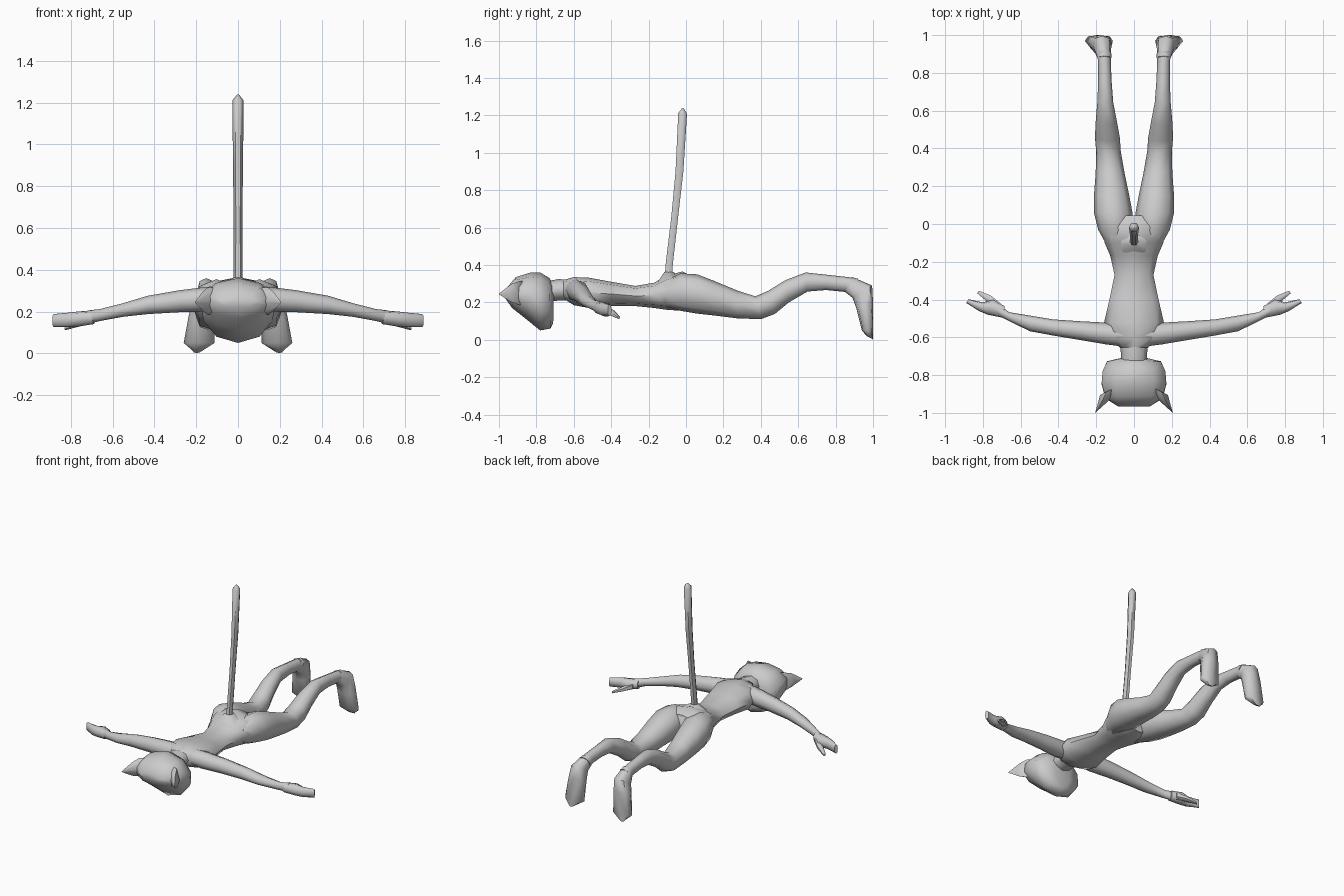
import bpy, bmesh, math
from mathutils import Vector

fur = bpy.data.materials.new("light_grey")
fur.diffuse_color = (0.6, 0.6, 0.6, 1)


def loft(name, rings, sides=8, power=1.0, mirror=False, angle=60):
    """Skin a chain of (centre, half axis, half axis) rings and cap both ends."""
    bm = bmesh.new()
    bend = lambda v: math.copysign(abs(v) ** power, v) if abs(v) > 1e-6 else 0
    loops = []
    for c, a, b in rings:
        loop = []
        for i in range(sides):
            t = 2 * math.pi * i / sides
            loop.append(bm.verts.new(Vector(c) + Vector(a) * bend(math.cos(t))
                                     + Vector(b) * bend(math.sin(t))))
        loops.append(loop)
    for lo, hi in zip(loops, loops[1:]):
        for i in range(sides):
            j = (i + 1) % sides
            bm.faces.new((lo[i], lo[j], hi[j], hi[i]))
    bm.faces.new(loops[0][::-1])
    bm.faces.new(loops[-1])
    bmesh.ops.recalc_face_normals(bm, faces=bm.faces)
    me = bpy.data.meshes.new(name)
    bm.to_mesh(me)
    bm.free()
    ob = bpy.data.objects.new(name, me)
    bpy.context.collection.objects.link(ob)
    me.materials.append(fur)
    if mirror:
        ob.modifiers.new("Mirror", 'MIRROR')
    bpy.ops.object.select_all(action='DESELECT')
    ob.select_set(True)
    bpy.context.view_layer.objects.active = ob
    bpy.ops.object.shade_smooth_by_angle(angle=math.radians(angle))
    return ob


def section(top, low, x0, x1):
    """Ring spanning two (y, z) points and an x range."""
    t, l = Vector((0, *top)), Vector((0, *low))
    return ((t + l) / 2 + Vector(((x0 + x1) / 2, 0, 0)), (t - l) / 2, ((x1 - x0) / 2, 0, 0))


def body(y, low, top, w):
    return section((y, top), (y, low), -w, w)


def limb(x, y0, y1, z0, z1):
    """Ring facing along x."""
    return ((x, (y0 + y1) / 2, (z0 + z1) / 2), (0, 0, (z1 - z0) / 2), (0, (y1 - y0) / 2, 0))


# head, face turned down
loft("head", [
    section((-0.965, 0.27), (-0.965, 0.22), -0.09, 0.09),
    section((-0.91, 0.335), (-0.93, 0.17), -0.16, 0.16),
    section((-0.83, 0.36), (-0.86, 0.115), -0.18, 0.18),
    section((-0.78, 0.36), (-0.78, 0.05), -0.175, 0.175),
    section((-0.73, 0.33), (-0.725, 0.06), -0.15, 0.15),
    section((-0.705, 0.29), (-0.71, 0.09), -0.06, 0.06)], sides=10)

# ears
loft("ear", [
    ((0.11, -0.87, 0.25), (0.07, -0.035, 0), (0, 0, 0.075)),
    ((0.145, -0.925, 0.25), (0.045, -0.02, 0), (0, 0, 0.055)),
    ((0.203, -0.997, 0.245), (0.003, -0.002, 0), (0, 0, 0.004))], sides=6, mirror=True)

# neck, chest, waist and hips
loft("neck", [body(-0.76, 0.2, 0.31, 0.07), body(-0.68, 0.21, 0.325, 0.07),
              body(-0.6, 0.21, 0.315, 0.08)])
loft("torso", [
    body(-0.655, 0.22, 0.32, 0.075), body(-0.6, 0.185, 0.335, 0.13),
    body(-0.52, 0.17, 0.332, 0.158), body(-0.4, 0.18, 0.31, 0.13),
    body(-0.27, 0.18, 0.288, 0.103), body(-0.17, 0.17, 0.305, 0.125),
    body(-0.1, 0.16, 0.345, 0.155), body(-0.02, 0.155, 0.365, 0.17),
    body(0.045, 0.16, 0.335, 0.12)], power=0.8)

# legs with bent knees
leg = [(-0.12, 0.18, 0.31, 0.03, 0.14), (-0.03, 0.155, 0.355, 0.015, 0.19),
       (0.06, 0.14, 0.35, 0.008, 0.212), (0.15, 0.13, 0.315, 0.025, 0.212),
       (0.27, 0.115, 0.265, 0.05, 0.203)]
loft("leg", [section((y, t), (y, l), a, b) for y, l, t, a, b in leg] + [
    section((0.37, 0.232), (0.40, 0.11), 0.07, 0.2),
    section((0.44, 0.262), (0.475, 0.138), 0.075, 0.207),
    section((0.53, 0.318), (0.55, 0.2), 0.09, 0.203),
    section((0.64, 0.36), (0.65, 0.258), 0.11, 0.194),
    section((0.75, 0.348), (0.75, 0.266), 0.118, 0.19),
    section((0.86, 0.336), (0.85, 0.256), 0.123, 0.19),
    section((0.92, 0.327), (0.88, 0.25), 0.118, 0.195)], power=0.9, mirror=True)

# feet hanging down with pointed toes
loft("foot", [
    section((0.89, 0.335), (0.85, 0.256), 0.123, 0.19),
    section((0.995, 0.29), (0.89, 0.225), 0.12, 0.215),
    section((1.0, 0.2), (0.91, 0.17), 0.115, 0.235),
    section((1.0, 0.05), (0.94, 0.05), 0.112, 0.26),
    section((1.0, 0.002), (0.965, 0.02), 0.18, 0.215)], power=0.75, mirror=True)

# arms
loft("arm", [
    limb(0.05, -0.65, -0.53, 0.215, 0.325), limb(0.15, -0.637, -0.522, 0.2, 0.318),
    limb(0.28, -0.615, -0.515, 0.197, 0.302), limb(0.43, -0.59, -0.505, 0.188, 0.276),
    limb(0.55, -0.568, -0.485, 0.175, 0.24), limb(0.66, -0.515, -0.467, 0.155, 0.212),
    limb(0.72, -0.485, -0.425, 0.14, 0.205)], mirror=True)

# hands: palm with flat fingers, and a thumb
loft("palm", [
    ((0.69, -0.466, 0.172), (0, 0, 0.032), (-0.006, 0.03, 0)),
    ((0.76, -0.44, 0.165), (0, 0, 0.036), (-0.015, 0.04, 0)),
    ((0.81, -0.438, 0.16), (0, 0, 0.035), (-0.01, 0.023, 0)),
    ((0.882, -0.408, 0.157), (0, 0, 0.031), (-0.006, 0.01, 0))], power=0.8, mirror=True)
loft("thumb", [
    ((0.72, -0.44, 0.165), (0, 0, 0.026), (-0.014, 0.024, 0)),
    ((0.765, -0.397, 0.145), (0, 0, 0.018), (-0.01, 0.02, 0)),
    ((0.826, -0.36, 0.119), (0, 0, 0.008), (-0.005, 0.008, 0))], sides=6, mirror=True)

# upright tail with a pointed tip
tail = [(-0.095, 0.3, 0.024), (-0.09, 0.4, 0.022), (-0.06, 0.66, 0.021),
        (-0.035, 0.9, 0.024), (-0.018, 1.21, 0.027), (-0.016, 1.238, 0.005)]
loft("tail", [((0, y, z), (r, 0, 0), (0, r, -0.1 * r)) for y, z, r in tail], sides=6)
# raised tail root on the lower back
loft("tail_root", [((0, -0.09, 0.31), (0.11, 0, 0), (0, 0.07, 0)),
                   ((0, -0.09, 0.362), (0.022, 0, 0), (0, 0.03, 0))], sides=6)
